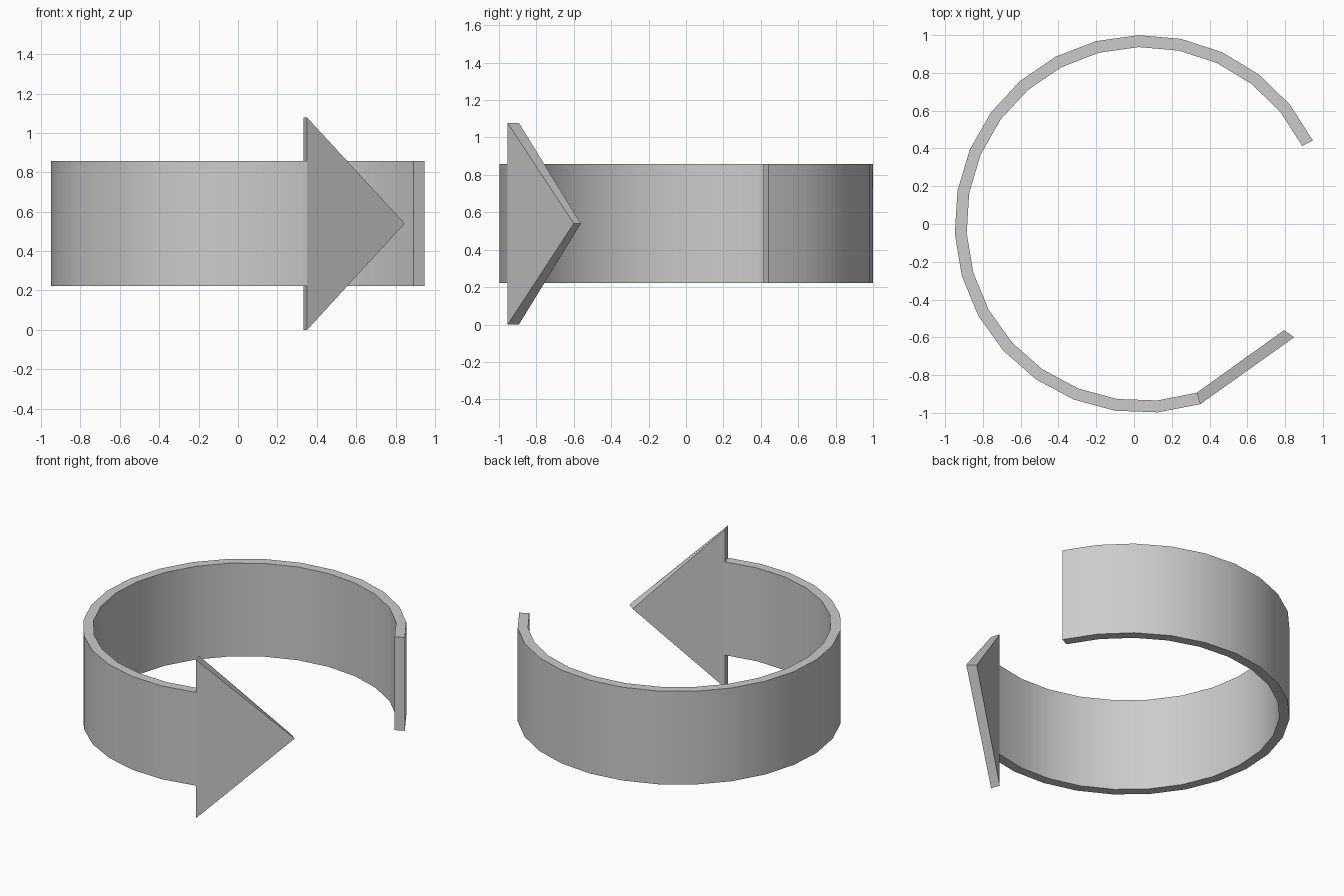
import bpy, bmesh
from math import cos, sin, radians

if "Cube" in bpy.data.objects:
    bpy.data.objects.remove(bpy.data.objects["Cube"])

CX, R_OUT, R_IN = 0.05, 1.0, 0.937
START, END, STEPS = 26.2, 287.5, 20


def ring_point(radius, deg, z):
    a = radians(deg)
    return (CX + radius * cos(a), radius * sin(a), z)


def loft(name, sections, cap_start=True, cap_end=True):
    """Skin a row of equal-sized closed cross-sections."""
    bm = bmesh.new()
    loops = [[bm.verts.new(p) for p in s] for s in sections]
    n = len(loops[0])
    for a, b in zip(loops, loops[1:]):
        for i in range(n):
            j = (i + 1) % n
            bm.faces.new((a[i], a[j], b[j], b[i]))
    if cap_start:
        bm.faces.new(loops[0])
    if cap_end:
        bm.faces.new(loops[-1])
    bmesh.ops.recalc_face_normals(bm, faces=bm.faces)
    mesh = bpy.data.meshes.new(name)
    bm.to_mesh(mesh)
    bm.free()
    obj = bpy.data.objects.new(name, mesh)
    bpy.context.collection.objects.link(obj)
    return obj


# Curved band, left open where the arrow head closes it
sections = []
for k in range(STEPS + 1):
    d = START + (END - START) * k / STEPS
    sections.append([ring_point(r, d, z) for r, z in
                     ((R_OUT, 0.222), (R_OUT, 0.857), (R_IN, 0.857), (R_IN, 0.222))])
band = loft("curved_band", sections, cap_end=False)
bpy.context.view_layer.objects.active = band
band.select_set(True)
bpy.ops.object.shade_smooth_by_angle(angle=radians(30))

# Flat triangular arrow head
outer = [ring_point(R_OUT, END, 0), (0.847, -0.6, 0.54), ring_point(R_OUT, END, 1.078)]
inner = [ring_point(R_IN, END, 0), (0.795, -0.562, 0.54), ring_point(R_IN, END, 1.078)]
loft("arrow_head", [outer, inner])
